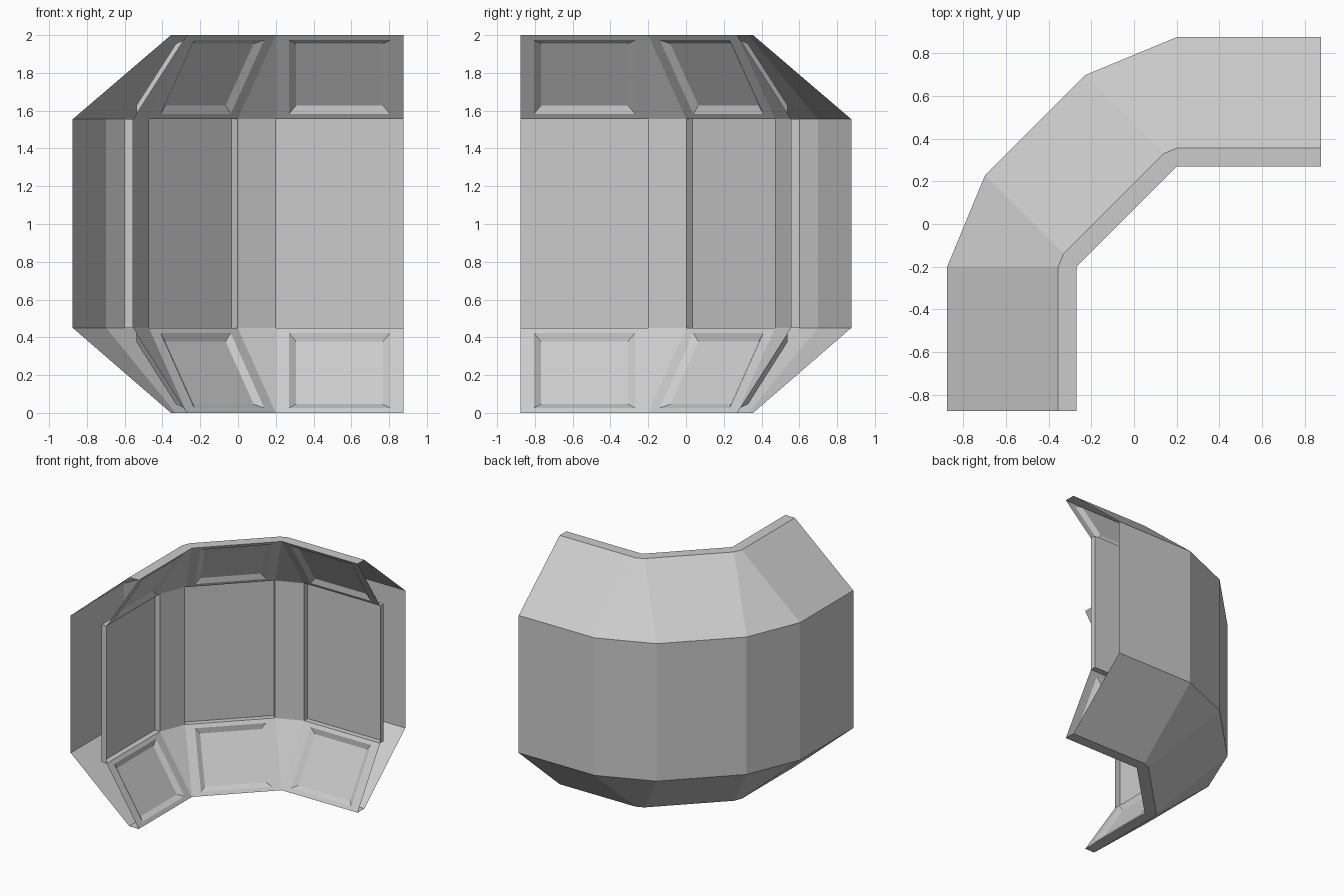
import bpy, bmesh
from mathutils import Vector

if "Cube" in bpy.data.objects:
    bpy.data.objects.remove(bpy.data.objects["Cube"])

END, HALF = 0.875, 0.7071
LOW, HIGH, TOP = 0.45, 1.555, 2.0


def path(r, z):
    """Plan of the 90 degree bend, offset outward by r from the inner edge."""
    k = r * HALF
    pts = [(END, 0.27 + r), (0.2, 0.27 + r), (0.2 - k, 0.27 + k),
           (-0.27 - k, -0.2 + k), (-0.27 - r, -0.2), (-0.27 - r, -END)]
    return [Vector((x, y, z)) for x, y in pts]


def inset(quad, mu, mv, depth):
    """Rectangle shrunk by mu, mv and pushed outward by depth."""
    a, b, c, d = quad
    u, v = (b - a).normalized(), (d - a).normalized()
    n = u.cross(v) * depth
    return [a + u * mu + v * mv + n, b - u * mu + v * mv + n,
            c - u * mu - v * mv + n, d + u * mu - v * mv + n]


def add_face(bm, pts):
    clean = [p for i, p in enumerate(pts) if (p - pts[i - 1]).length > 1e-5]
    if len(clean) > 2:
        bm.faces.new([bm.verts.new(p) for p in clean])


def recess(bm, rings):
    """Bridge successive rectangles, then close with the last one."""
    for p, q in zip(rings, rings[1:]):
        for i in range(4):
            j = (i + 1) % 4
            if (p[i] - q[i]).length > 1e-5:
                add_face(bm, [p[j], p[i], q[i], q[j]])
    add_face(bm, rings[-1][::-1])


def quads(profile):
    for row, (lo, hi) in enumerate(zip(profile, profile[1:])):
        p, q = path(*lo), path(*hi)
        for i in range(5):
            yield row, i, [p[i], p[i + 1], q[i + 1], q[i]]


def finish(bm, name):
    bmesh.ops.remove_doubles(bm, verts=bm.verts, dist=1e-4)
    me = bpy.data.meshes.new(name)
    bm.to_mesh(me)
    bm.free()
    bpy.context.collection.objects.link(bpy.data.objects.new(name, me))


# Outer shell with the flat top and bottom rims
bm = bmesh.new()
for row, i, q in quads([(0, 0), (0.085, 0), (0.605, LOW), (0.605, HIGH), (0.085, TOP), (0, TOP)]):
    add_face(bm, q)
finish(bm, "outer_shell")

# Inner lining: recessed wall panels and framed panels on the slopes
bm = bmesh.new()
for row, i, q in quads([(0, 0), (0.285, LOW), (0.285, HIGH), (0, TOP)]):
    if i % 2:
        add_face(bm, q[::-1])
    elif row == 1:
        recess(bm, [q, inset(q, 0, 0, 0.045)])
    else:
        recess(bm, [q, inset(q, 0.07, 0.032, 0), inset(q, 0.107, 0.07, 0.025)])
finish(bm, "inner_lining")
